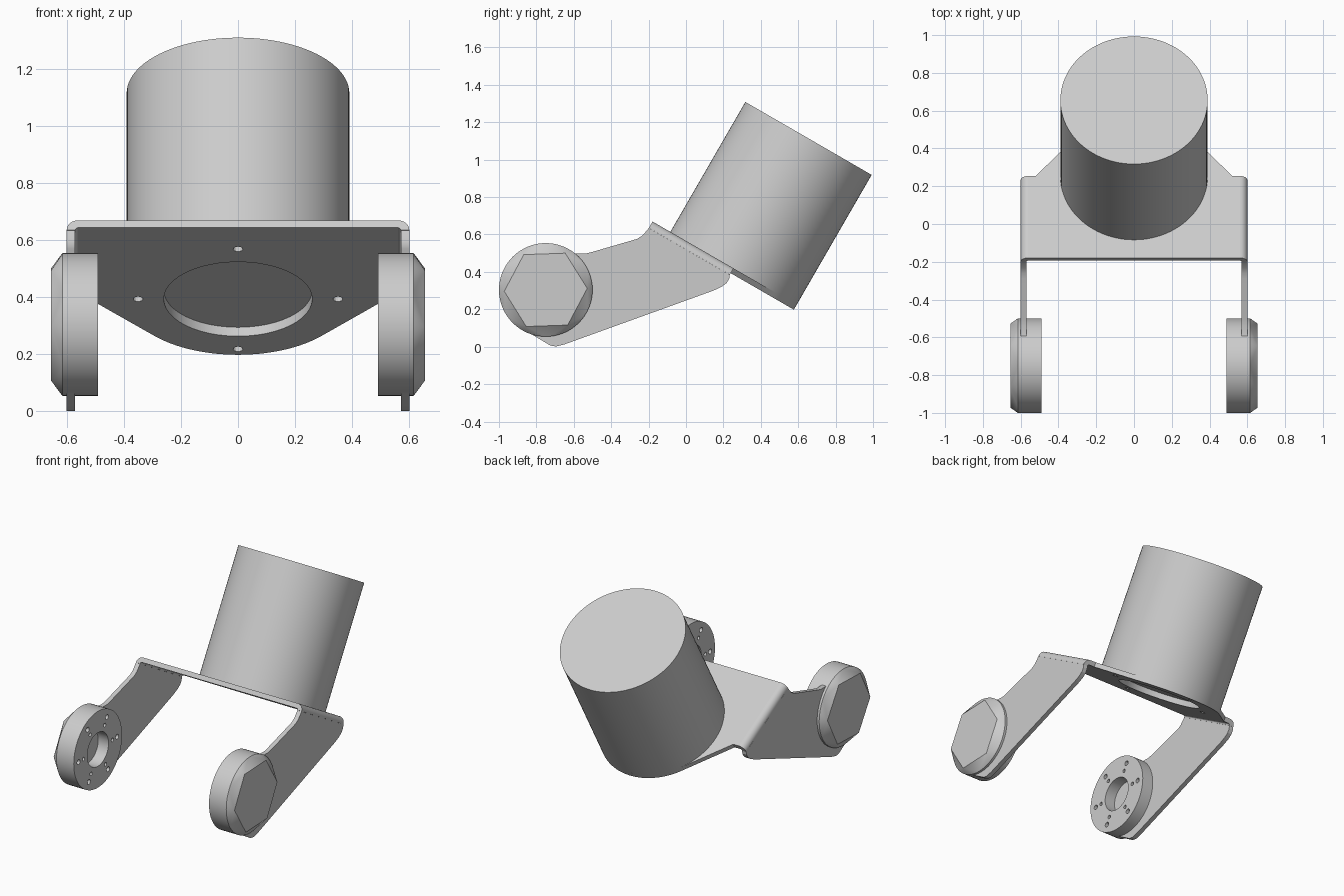
import bpy, bmesh
from math import cos, sin, radians, pi
from mathutils import Matrix, Vector

if "Cube" in bpy.data.objects:
    bpy.data.objects.remove(bpy.data.objects["Cube"])

grey = bpy.data.materials.new("light_grey")
grey.use_nodes = True
grey.diffuse_color = (0.6, 0.6, 0.6, 1)
grey.node_tree.nodes["Principled BSDF"].inputs["Base Color"].default_value = (0.6, 0.6, 0.6, 1)


def frame(a, b, c, origin=(0, 0, 0)):
    """Matrix whose columns are the three local axes and the origin."""
    return Matrix((a, b, c)).transposed().to_4x4() if not any(origin) else \
        Matrix.Translation(origin) @ Matrix((a, b, c)).transposed().to_4x4()


X, Y, Z = Vector((1, 0, 0)), Vector((0, 1, 0)), Vector((0, 0, 1))
TILT = radians(30)
SLOPE = Vector((0, cos(TILT), -sin(TILT)))    # down along the tilted plate
NORMAL = Vector((0, sin(TILT), cos(TILT)))    # out of the tilted plate
EDGE = (0, -0.179, 0.669)                     # upper edge of the plate
PLATE = frame(X, SLOPE, NORMAL, EDGE)
BEND = frame(X, NORMAL, SLOPE, EDGE)
SIDE = frame(Y, Z, X)


def arc(cx, cy, r, start=0, end=360, n=64):
    steps = n if end - start == 360 else n - 1
    angles = [radians(start + (end - start) * i / steps) for i in range(n)]
    return [(cx + r * cos(t), cy + r * sin(t)) for t in angles]


def add_prism(bm, outline, low, high, matrix):
    face = bm.faces.new([bm.verts.new(matrix @ Vector((a, b, low))) for a, b in outline])
    top = bmesh.ops.extrude_face_region(bm, geom=[face])["geom"]
    shift = matrix.to_3x3() @ Vector((0, 0, high - low))
    bmesh.ops.translate(bm, vec=shift, verts=[v for v in top if isinstance(v, bmesh.types.BMVert)])


def finish(name, bm, cutter=None, mirror=False):
    bmesh.ops.recalc_face_normals(bm, faces=bm.faces)
    mesh = bpy.data.meshes.new(name)
    bm.to_mesh(mesh)
    bm.free()
    obj = bpy.data.objects.new(name, mesh)
    bpy.context.collection.objects.link(obj)
    if cutter:
        cut = obj.modifiers.new("holes", "BOOLEAN")
        cut.operation, cut.solver, cut.object = "DIFFERENCE", "EXACT", cutter
        bpy.context.view_layer.update()
        graph = bpy.context.evaluated_depsgraph_get()
        obj.data = bpy.data.meshes.new_from_object(obj.evaluated_get(graph))
        obj.modifiers.clear()
    obj.data.materials.clear()
    obj.data.materials.append(grey)
    for poly in obj.data.polygons:
        poly.use_smooth = True
    obj.data.set_sharp_from_angle(angle=radians(22))
    if mirror:
        obj.modifiers.new("mirror", "MIRROR")
    return obj


def prism(name, outline, low, high, matrix, **options):
    bm = bmesh.new()
    add_prism(bm, outline, low, high, matrix)
    return finish(name, bm, **options)


def hole_cutter(name, holes, matrix):
    """Each hole is (x, y, radius, low, high)."""
    bm = bmesh.new()
    for a, b, r, low, high in holes:
        add_prism(bm, arc(a, b, r, n=48 if r > 0.05 else 16), low, high, matrix)
    obj = finish(name, bm)
    obj.hide_render = True
    return obj


# Tilted mounting plate and motor, sharing bore and screw holes
MID, R = 0.5, 0.39
screws = [(0.35 * cos(k * pi / 2), MID + 0.35 * sin(k * pi / 2), 0.017, -0.1, 0.06) for k in range(4)]
motor_holes = hole_cutter("motor_hole_cutter", screws + [(0, MID, 0.26, -0.1, 0.006)], PLATE)
half = [(0.56, 0), (0.56, MID), (0.52, MID)]
outline = half + arc(0, MID, R, 41.4, 138.6, 40) + [(-a, b) for a, b in reversed(half)]
prism("mounting_plate", outline, -0.03, 0, PLATE, cutter=motor_holes)
prism("motor_body", arc(0, MID, R, n=96), 0, 0.802, PLATE, cutter=motor_holes)

# Rounded sheet bends joining the plate to the arms
bend = arc(0.56, -0.04, 0.04, 0, 90, 9) + arc(0.56, -0.04, 0.01, 0, 90, 9)[::-1]
prism("bracket_bends", bend, 0, MID, BEND, mirror=True)

# Side arms
arm = [(-0.199, 0.634), (-0.232, 0.595), (-0.26, 0.577), (-0.29, 0.568), (-0.5, 0.507),
       (-0.54, 0.497), (-0.59, 0.498), (-0.75, 0.5), (-0.93, 0.3), (-0.835, 0.072),
       (-0.755, 0.024), (-0.725, 0.006), (-0.695, 0.001), (-0.648, 0.013), (0.147, 0.3),
       (0.19, 0.32), (0.217, 0.34), (0.231, 0.363), (0.234, 0.384)]
prism("side_arms", arm, 0.57, 0.6, SIDE, mirror=True)

# Pivot hubs: round disc tapering outward into a hexagonal face
HY, HZ = -0.75, 0.304
holes = [(HY, HZ, 0.11, 0.4, 0.565)]
for k in range(6):
    t = radians(2 + 60 * k)
    holes += [(HY + d * cos(t), HZ + d * sin(t), r, 0.4, 0.55) for d, r in ((0.2, 0.016), (0.15, 0.012))]
hub_holes = hole_cutter("hub_hole_cutter", holes, SIDE)
bm = bmesh.new()
rings = [(arc(HY, HZ, 0.25), 0.49), (arc(HY, HZ, 0.25), 0.615), (arc(HY, HZ, 0.222, 2, 362, 6), 0.655)]
for ring, x in rings:
    for y, z in ring:
        bm.verts.new((x, y, z))
bmesh.ops.convex_hull(bm, input=bm.verts)
bmesh.ops.dissolve_limit(bm, angle_limit=radians(0.5), verts=bm.verts, edges=bm.edges)
finish("pivot_hubs", bm, cutter=hub_holes, mirror=True)

# Cutters are no longer needed
for cutter in (motor_holes, hub_holes):
    bpy.data.objects.remove(cutter)
